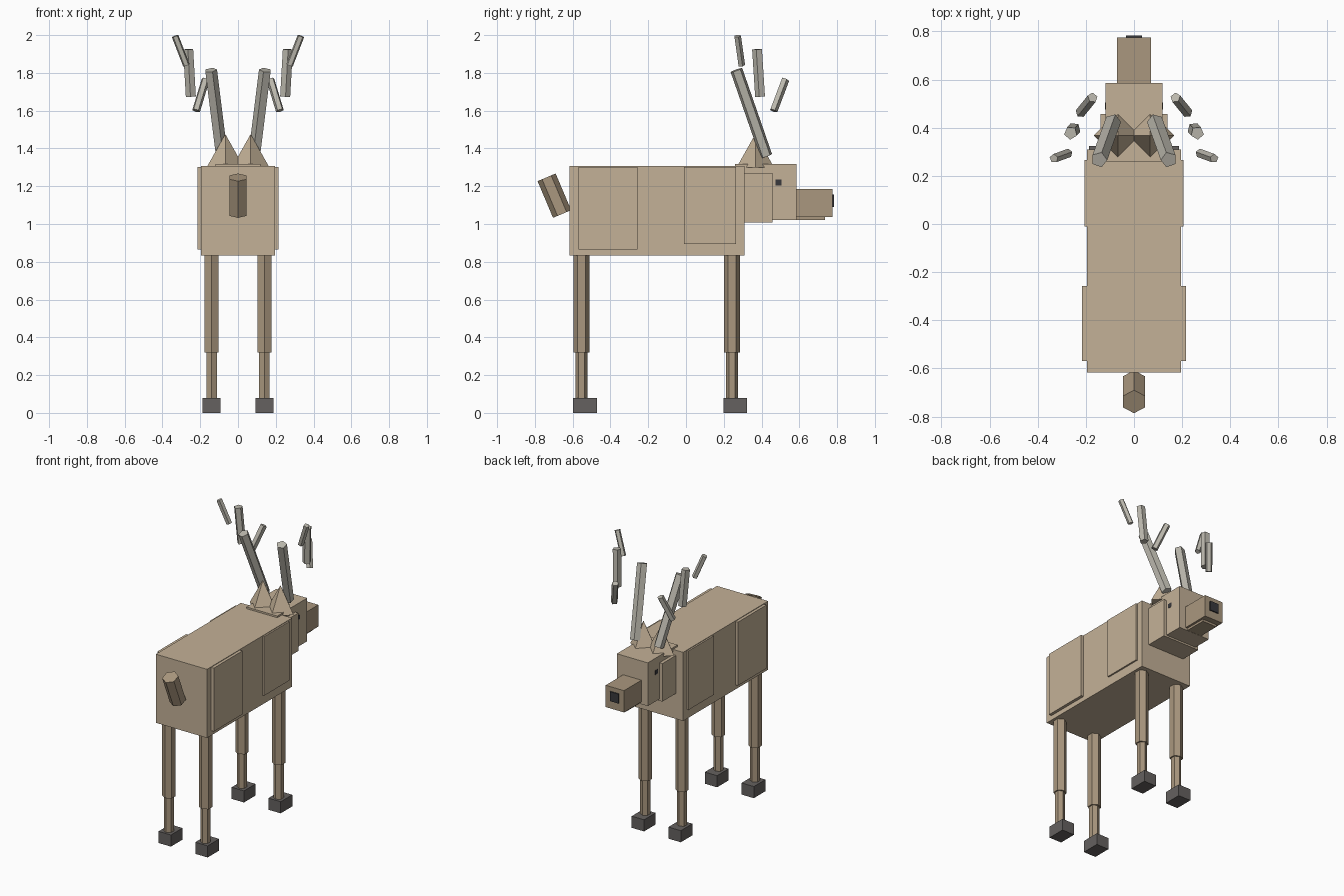
import bpy
from mathutils import Vector

if "Cube" in bpy.data.objects:
    bpy.data.objects.remove(bpy.data.objects["Cube"])


def material(name, rgb):
    m = bpy.data.materials.new(name)
    m.diffuse_color = (*rgb, 1)
    m.use_nodes = True
    m.node_tree.nodes["Principled BSDF"].inputs["Base Color"].default_value = m.diffuse_color
    return m


COAT = material("coat", (0.55, 0.44, 0.31))
DARK_COAT = material("dark_coat", (0.40, 0.31, 0.21))
HORN = material("horn", (0.50, 0.48, 0.42))
HOOF = material("hoof", (0.13, 0.12, 0.115))
BLACK = material("black", (0.04, 0.04, 0.045))


def finish(name, mat):
    ob = bpy.context.object
    ob.name = name
    ob.data.materials.append(mat)
    return ob


def box(name, x, y, z, mat):
    """Box given by its (min, max) range on each axis."""
    r = (x, y, z)
    bpy.ops.mesh.primitive_cube_add(size=1, location=[(a + b) / 2 for a, b in r])
    ob = finish(name, mat)
    ob.scale = [abs(b - a) for a, b in r]
    return ob


def rod(name, p, q, radius, sides, mat):
    """Prism running from point p to point q."""
    p, q = Vector(p), Vector(q)
    d = q - p
    bpy.ops.mesh.primitive_cylinder_add(vertices=sides, radius=radius,
                                        depth=d.length, location=(p + q) / 2)
    ob = finish(name, mat)
    ob.rotation_euler = d.to_track_quat('Z', 'Y').to_euler()
    return ob


# Torso, neck and head
box("body", (-0.195, 0.195), (-0.616, 0.31), (0.833, 1.306), COAT)
box("neck", (-0.14, 0.14), (0.2, 0.457), (1.008, 1.27), COAT)
box("head", (-0.118, 0.118), (0.26, 0.585), (1.02, 1.318), COAT)
box("snout", (-0.07, 0.07), (0.55, 0.775), (1.036, 1.186), DARK_COAT)
box("jaw", (-0.055, 0.055), (0.5, 0.735), (1.021, 1.08), DARK_COAT)
box("nose", (-0.033, 0.033), (0.76, 0.783), (1.09, 1.155), BLACK)

# Tail
rod("tail", (0, -0.656, 1.053), (0, -0.738, 1.247), 0.052, 6, DARK_COAT)

# Antler pieces: name, lower end, upper end, radius
ANTLER = [
    ("beam", (0.088, 0.425, 1.36), (0.145, 0.267, 1.815), 0.034),
    ("brow_tine", (0.222, 0.463, 1.60), (0.172, 0.525, 1.765), 0.022),
    ("middle_tine", (0.249, 0.394, 1.675), (0.263, 0.378, 1.925), 0.028),
    ("top_tine", (0.273, 0.294, 1.84), (0.333, 0.272, 1.995), 0.019),
]

for side, s in (("left", -1), ("right", 1)):
    # Muscle panels on the flanks
    box(f"{side}_haunch", (s * 0.15, s * 0.215), (-0.57, -0.258), (0.865, 1.302), COAT)
    box(f"{side}_shoulder", (s * 0.15, s * 0.206), (-0.01, 0.265), (0.895, 1.302), COAT)
    # Eyes
    box(f"{side}_eye", (s * 0.095, s * 0.1195), (0.475, 0.505), (1.205, 1.235), BLACK)
    # Ears
    bpy.ops.mesh.primitive_cone_add(vertices=4, radius1=0.1, depth=0.178,
                                    location=(s * 0.067, 0.367, 1.387))
    finish(f"{side}_ear", COAT)
    # Antlers
    for part, p, q, r in ANTLER:
        rod(f"{side}_antler_{part}", (s * p[0], p[1], p[2]),
            (s * q[0], q[1], q[2]), r, 5, HORN)
    # Legs and hooves
    x = s * 0.14
    for end, y in (("front", 0.243), ("rear", -0.553)):
        rod(f"{end}_{side}_upper_leg", (x, y, 0.32), (x, y, 0.88), 0.042, 6, DARK_COAT)
        rod(f"{end}_{side}_lower_leg", (x, y, 0.06), (x, y, 0.34), 0.032, 6, DARK_COAT)
        box(f"{end}_{side}_hoof", (x - 0.047, x + 0.047),
            (y - 0.045, y + 0.081), (0, 0.08), HOOF)
